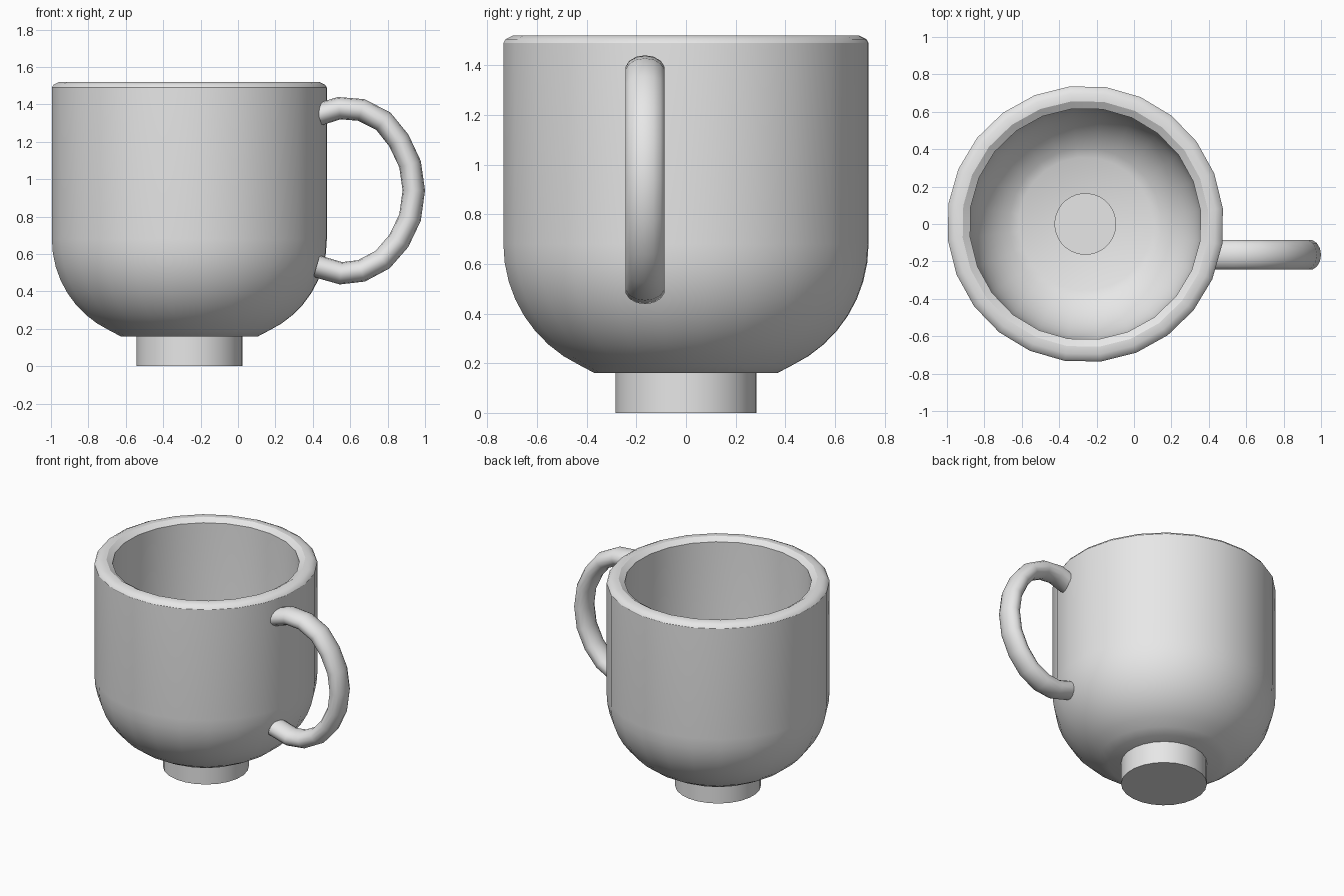
import bpy
import bmesh
from math import sin, cos, pi, radians
from mathutils import Vector

if "Cube" in bpy.data.objects:
    bpy.data.objects.remove(bpy.data.objects["Cube"])

CUP_X = -0.26
HANDLE_Y = -0.165

grey = bpy.data.materials.new("plain grey")
grey.use_nodes = True
grey.diffuse_color = (0.8, 0.8, 0.8, 1)
grey.node_tree.nodes["Principled BSDF"].inputs["Base Color"].default_value = (0.8, 0.8, 0.8, 1)


def finish(name, bm, angle=32):
    bmesh.ops.remove_doubles(bm, verts=bm.verts, dist=1e-5)
    bmesh.ops.recalc_face_normals(bm, faces=bm.faces)
    mesh = bpy.data.meshes.new(name)
    bm.to_mesh(mesh)
    bm.free()
    mesh.materials.append(grey)
    obj = bpy.data.objects.new(name, mesh)
    bpy.context.collection.objects.link(obj)
    bpy.ops.object.select_all(action="DESELECT")
    obj.select_set(True)
    bpy.context.view_layer.objects.active = obj
    bpy.ops.object.shade_smooth_by_angle(angle=radians(angle))
    return obj


def skin(bm, rings):
    for a, b in zip(rings, rings[1:]):
        n = len(a)
        for i in range(n):
            j = (i + 1) % n
            bm.faces.new((a[i], a[j], b[j], b[i]))


def revolve(name, profile, sides, start=6.5):
    """Turn an (r, z) profile around the cup axis, capping both ends."""
    bm = bmesh.new()
    rings = []
    for r, z in profile:
        angles = [radians(start) + 2 * pi * i / sides for i in range(sides)]
        rings.append([bm.verts.new((CUP_X + r * cos(a), r * sin(a), z)) for a in angles])
    skin(bm, rings)
    bm.faces.new(rings[0])
    bm.faces.new(rings[-1])
    return finish(name, bm)


def bowl_curve(size, end_deg, steps=9):
    """Rounded lower wall, from the flat base up to the vertical side."""
    out = []
    for i in range(steps + 1):
        a = radians(end_deg) * (1 - i / steps)
        out.append((0.2 + size * cos(a), 0.68 - size * sin(a)))
    return out


# Cup: outer wall, rounded rim, inner wall and floor
outer = bowl_curve(0.54, 73)
outer[0] = (0.37, 0.16)
rim = [(0.74, 1.49), (0.73, 1.505), (0.70, 1.52), (0.66, 1.52), (0.62, 1.495)]
inner = bowl_curve(0.42, 68)[::-1]
revolve("cup_body", outer + rim + inner, 24)

# Foot and the raised disc on the inside floor
revolve("foot", [(0.285, 0), (0.285, 0.17)], 24)
revolve("floor_disc", [(0.165, 0.28), (0.165, 0.299)], 32)

# Handle: oval section swept along an open loop
path = [(0.43, 1.345), (0.54, 1.38), (0.66, 1.37), (0.777, 1.31), (0.86, 1.207),
        (0.92, 1.08), (0.94, 0.94), (0.92, 0.795), (0.86, 0.67), (0.773, 0.57),
        (0.66, 0.51), (0.55, 0.497), (0.42, 0.535)]
points = [Vector((x, HANDLE_Y, z)) for x, z in path]
bm = bmesh.new()
rings = []
SIDES = 14
side_axis = Vector((0, 1, 0))
for i, p in enumerate(points):
    tangent = (points[min(i + 1, len(points) - 1)] - points[max(i - 1, 0)]).normalized()
    normal = side_axis.cross(tangent)
    ring = []
    for k in range(SIDES):
        a = 2 * pi * k / SIDES
        ring.append(bm.verts.new(p + normal * 0.06 * cos(a) + side_axis * 0.081 * sin(a)))
    rings.append(ring)
skin(bm, rings)
bm.faces.new(rings[0])
bm.faces.new(rings[-1])
finish("handle", bm, 40)
